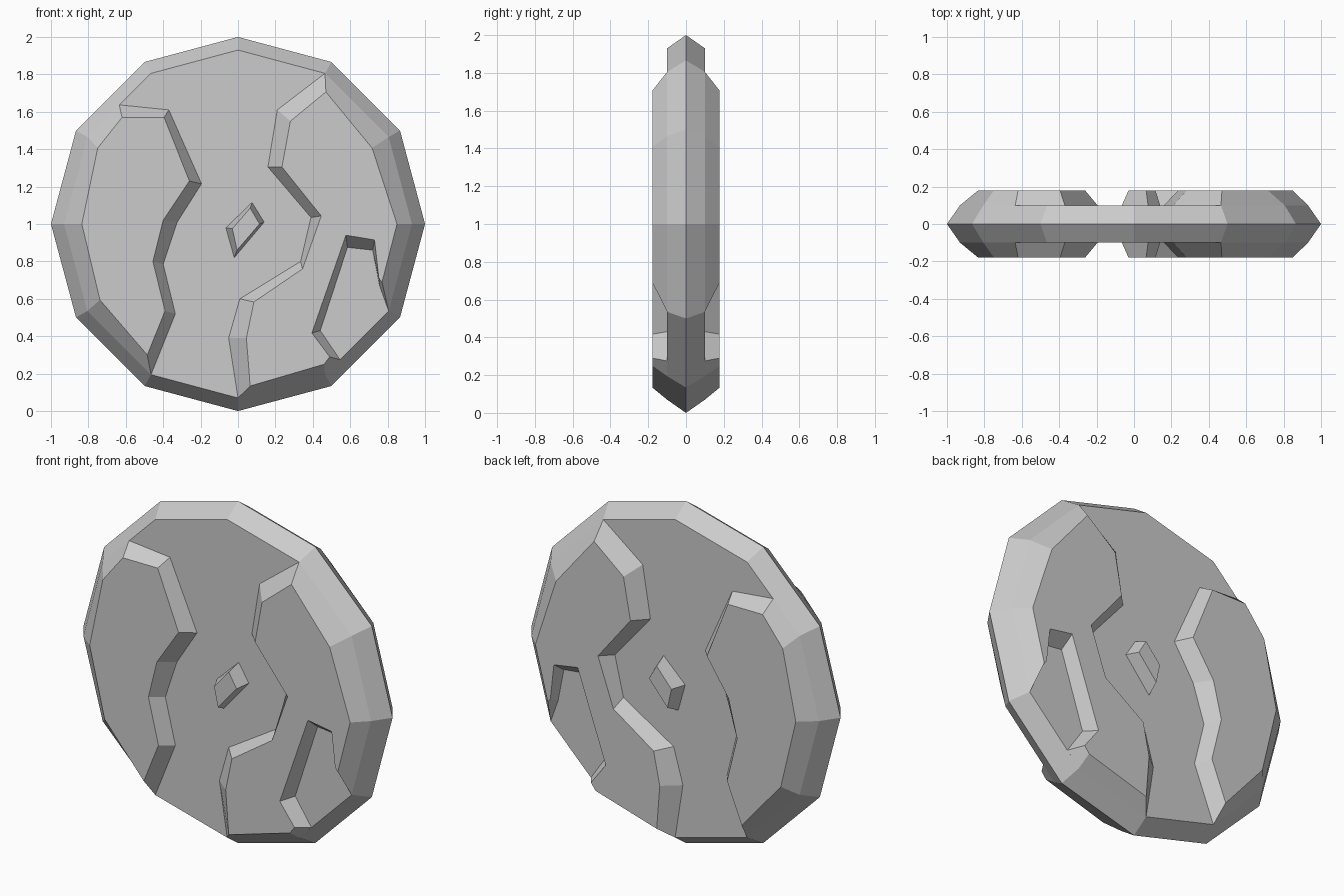
import bpy, bmesh
from math import cos, sin, radians

if "Cube" in bpy.data.objects:
    bpy.data.objects.remove(bpy.data.objects["Cube"])

LOW, HIGH = 0.10, 0.178   # half thickness of the plain face and of the raised areas
R_FACE = 0.93             # radius of the plain face


def ring(r, deg):
    return (r * cos(radians(deg)), 1 + r * sin(radians(deg)))


def finish(name, bm):
    bmesh.ops.recalc_face_normals(bm, faces=bm.faces)
    me = bpy.data.meshes.new(name)
    bm.to_mesh(me)
    bm.free()
    ob = bpy.data.objects.new(name, me)
    bpy.context.collection.objects.link(ob)
    return ob


def raised(name, pairs):
    """Flat-topped relief with sloping walls; pairs = (foot point, top point). Mirrored to the back."""
    bm = bmesh.new()
    foot = [bm.verts.new((p[0], -LOW, p[1])) for p, _ in pairs]
    top = [bm.verts.new((q[0], -HIGH, q[1])) for _, q in pairs]
    n = len(pairs)
    for i in range(n):
        j = (i + 1) % n
        bm.faces.new((foot[i], foot[j], top[j], top[i]))
    cap = bm.faces.new(top)
    bm.normal_update()
    if cap.normal.y > 0:
        bmesh.ops.reverse_faces(bm, faces=bm.faces)
    me = bpy.data.meshes.new(name)
    bm.to_mesh(me)
    bm.free()
    ob = bpy.data.objects.new(name, me)
    bpy.context.collection.objects.link(ob)
    mod = ob.modifiers.new("both_sides", 'MIRROR')
    mod.use_axis = (False, True, False)
    mod.use_mirror_merge = False
    return ob


# twelve-sided disc with a ridge around its rim
bm = bmesh.new()
loops = []
for r, y in ((R_FACE, -LOW), (1.0, 0.0), (R_FACE, LOW)):
    pts = [ring(r, 30 * k) for k in range(12)]
    loops.append([bm.verts.new((x, y, z)) for x, z in pts])
for a, b in zip(loops, loops[1:]):
    for i in range(12):
        j = (i + 1) % 12
        bm.faces.new((a[i], a[j], b[j], b[i]))
bm.faces.new(loops[0])
bm.faces.new(loops[2])
finish("disc", bm)

# left raised area
raised("left_relief", [
    ((-0.635, 1.637), (-0.62, 1.57)),
    ((-0.37, 1.61), (-0.395, 1.57)),
    ((-0.195, 1.215), (-0.26, 1.23)),
    ((-0.325, 1.01), (-0.40, 1.02)),
    ((-0.40, 0.785), (-0.455, 0.80)),
    ((-0.335, 0.52), (-0.39, 0.535)),
    (ring(R_FACE, 240), (-0.485, 0.30)),
    (ring(R_FACE, 210), (-0.738, 0.594)),
    (ring(R_FACE, 180), (-0.835, 1.0)),
    (ring(R_FACE, 150), (-0.75, 1.406)),
])

# right raised area, with an inlet open to the lower right rim
raised("right_relief", [
    (ring(R_FACE, 60), (0.47, 1.706)),
    ((0.21, 1.61), (0.28, 1.55)),
    ((0.16, 1.305), (0.235, 1.305)),
    ((0.39, 1.035), (0.445, 1.043)),
    ((0.335, 0.80), (0.345, 0.76)),
    ((0.01, 0.60), (0.085, 0.583)),
    ((-0.05, 0.39), (0.045, 0.39)),
    (ring(R_FACE, 270), (0.065, 0.134)),
    (ring(R_FACE, 300), (0.46, 0.25)),
    ((0.545, 0.275), (0.49, 0.29)),
    ((0.44, 0.43), (0.395, 0.417)),
    ((0.585, 0.875), (0.577, 0.94)),
    ((0.72, 0.86), (0.73, 0.915)),
    ((0.757, 0.67), (0.753, 0.71)),
    (ring(R_FACE, 330), (0.77, 0.69)),
    (ring(R_FACE, 0), (0.85, 1.0)),
    (ring(R_FACE, 30), (0.717, 1.406)),
])

# small diamond in the middle
raised("centre_diamond", [
    ((-0.065, 0.98), (-0.03, 0.975)),
    ((0.075, 1.115), (0.065, 1.085)),
    ((0.14, 1.01), (0.115, 1.0)),
    ((-0.02, 0.82), (-0.005, 0.86)),
])
